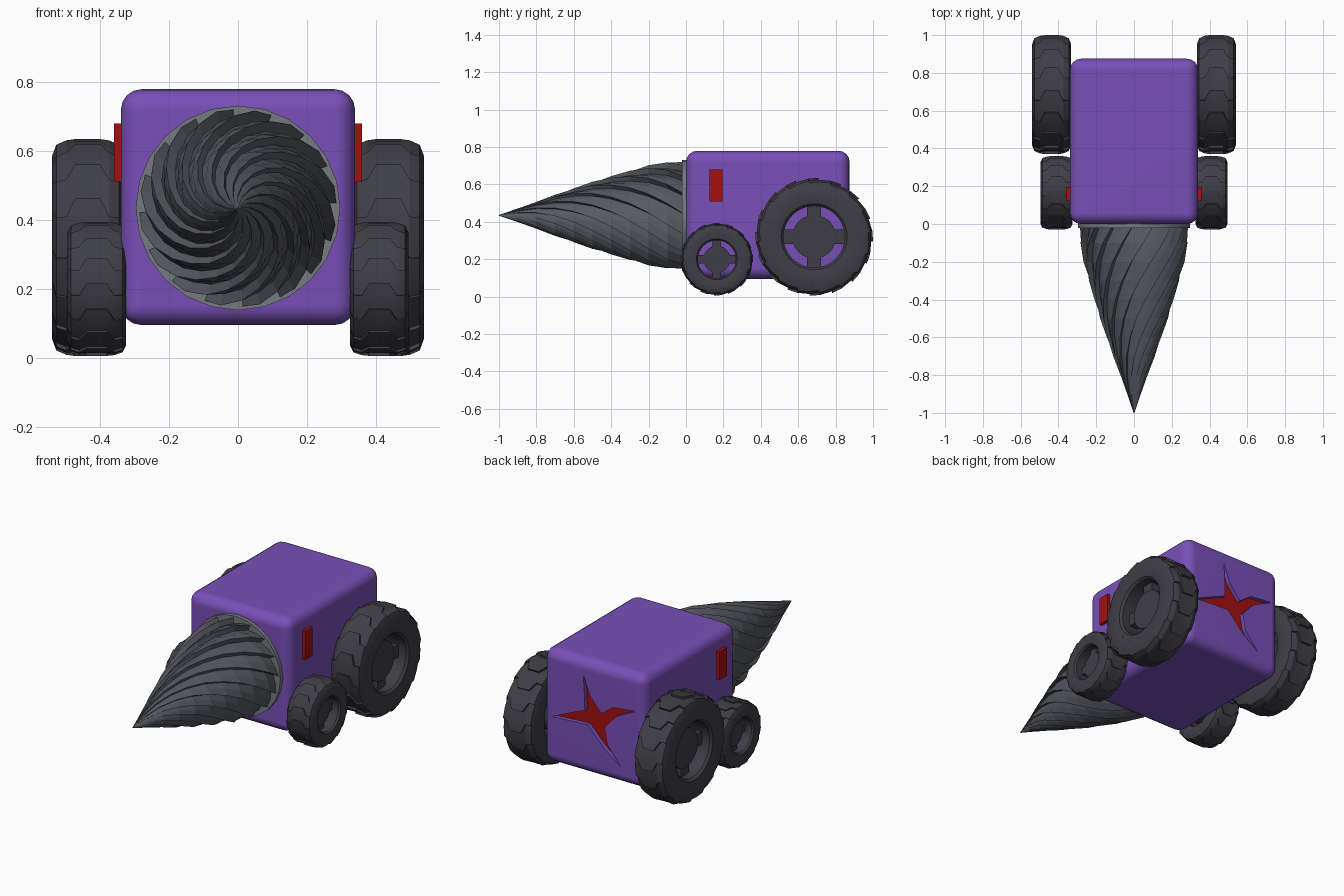
import bpy, bmesh, math
from mathutils import Matrix, Vector

if "Cube" in bpy.data.objects:
    bpy.data.objects.remove(bpy.data.objects["Cube"])


def material(name, rgb):
    m = bpy.data.materials.new(name)
    m.diffuse_color = (*rgb, 1)
    m.use_nodes = True
    m.node_tree.nodes["Principled BSDF"].inputs["Base Color"].default_value = m.diffuse_color
    return m


PURPLE = material("purple_paint", (0.19, 0.08, 0.48))
RED = material("red_paint", (0.38, 0.005, 0.005))
RUBBER = material("dark_rubber", (0.048, 0.048, 0.06))
STEEL = material("drill_steel", (0.095, 0.10, 0.12))
COLLAR = material("light_steel", (0.18, 0.195, 0.21))


def finish(bm, name, mats, angle=None):
    """Turn a bmesh into a named object, smooth below the given angle."""
    bmesh.ops.remove_doubles(bm, verts=bm.verts, dist=1e-5)
    bmesh.ops.recalc_face_normals(bm, faces=bm.faces)
    me = bpy.data.meshes.new(name)
    bm.to_mesh(me)
    bm.free()
    ob = bpy.data.objects.new(name, me)
    bpy.context.collection.objects.link(ob)
    for m in mats:
        me.materials.append(m)
    if angle:
        bpy.ops.object.select_all(action='DESELECT')
        ob.select_set(True)
        bpy.context.view_layer.objects.active = ob
        bpy.ops.object.shade_smooth_by_angle(angle=math.radians(angle))
    return ob


def add_box(bm, lo, hi, matrix=Matrix()):
    lo, hi = Vector(lo), Vector(hi)
    s = hi - lo
    mat = matrix @ Matrix.Translation((lo + hi) / 2) @ Matrix.Diagonal((*s, 1))
    return bmesh.ops.create_cube(bm, size=1, matrix=mat)["verts"]


def add_cylinder(bm, r, z0, z1, sides, matrix):
    bmesh.ops.create_cone(bm, cap_ends=True, segments=sides, radius1=r, radius2=r,
                          depth=z1 - z0,
                          matrix=matrix @ Matrix.Translation((0, 0, (z0 + z1) / 2)))


def add_toothed_loft(bm, sections, teeth, matrix, closed):
    """Loft (height, radius, twist, tooth depth) sections with stepped teeth."""
    rings = []
    for h, r, twist, depth in sections:
        ring = []
        for k in range(teeth):
            for u in (0, 0.5, 1):
                a = (k + u) * math.tau / teeth + twist
                rr = r - depth * u
                ring.append(bm.verts.new(
                    matrix @ Vector((rr * math.cos(a), rr * math.sin(a), h))))
        rings.append(ring)
    n = teeth * 3
    for i in range(len(rings) if closed else len(rings) - 1):
        a, b = rings[i], rings[(i + 1) % len(rings)]
        for j in range(n):
            bm.faces.new((a[j], a[(j + 1) % n], b[(j + 1) % n], b[j]))
    if not closed:
        bm.faces.new(rings[0])
        bm.faces.new(rings[-1])


# body: rounded box
bm = bmesh.new()
add_box(bm, (-0.34, 0.0, 0.095), (0.34, 0.875, 0.78))
bmesh.ops.bevel(bm, geom=bm.edges[:], offset=0.06, segments=4, profile=0.5,
                affect='EDGES')
body = finish(bm, "body", [PURPLE, RED], 40)

# rear emblem: four-armed swirl cut into the back, with a red floor
arms = [((0.28, 0.12), (0.14, 0.08), 0.026), ((-0.07, 0.25), (-0.045, 0.13), 0.018),
        ((-0.28, -0.06), (-0.14, -0.025), 0.026), ((0.18, -0.24), (0.075, -0.14), 0.018)]
notches = [(0.05, 0.045), (-0.06, 0.035), (-0.04, -0.045), (0.07, -0.03)]
outline = []
for (tip, mid, w), notch in zip(arms, notches):
    d = Vector(tip).normalized()
    side = Vector((-d.y, d.x)) * w
    outline += [Vector(mid) - side, Vector(tip), Vector(mid) + side, Vector(notch)]
bm = bmesh.new()
floor = bm.faces.new([bm.verts.new((-p.x, 0.85, p.y + 0.44)) for p in outline])
floor.material_index = 1
new = bmesh.ops.extrude_face_region(bm, geom=[floor], use_keep_orig=True)["geom"]
for g in new:
    if isinstance(g, bmesh.types.BMVert):
        g.co.y = 0.95
for f in bm.faces:
    f.material_index = 1 if all(v.co.y < 0.9 for v in f.verts) else 0
cutter = finish(bm, "emblem_cutter", [PURPLE, RED])
cutter.hide_render = True
cutter.hide_set(True)
cut = body.modifiers.new("emblem_cut", 'BOOLEAN')
cut.operation, cut.solver, cut.object = 'DIFFERENCE', 'EXACT', cutter
wn = body.modifiers.new("flat_panels", 'WEIGHTED_NORMAL')
wn.keep_sharp = True

# side lights
for s, tag in ((1, "right"), (-1, "left")):
    bm = bmesh.new()
    add_box(bm, (0.33 * s, 0.125, 0.51), (0.36 * s, 0.195, 0.68))
    finish(bm, "side_light_" + tag, [RED])

# collar and twisted drill, both along the forward axis
forward = Matrix.Translation((0, 0, 0.435)) @ Matrix.Rotation(math.pi / 2, 4, 'X')
bm = bmesh.new()
add_cylinder(bm, 0.297, -0.02, 0.022, 24, forward)
finish(bm, "drill_collar", [COLLAR], 30)

profile = [(0.0, 0.287), (0.1, 0.287), (0.2, 0.268), (0.3, 0.24), (0.4, 0.21),
           (0.5, 0.18), (0.6, 0.145), (0.7, 0.11), (0.8, 0.073), (0.9, 0.036),
           (1.0, 0.002)]
bm = bmesh.new()
add_toothed_loft(bm, [(h, r, 2.2 * h, 0.12 * r) for h, r in profile], 16,
                 forward, False)
finish(bm, "drill", [STEEL])

# wheels: tyre half profile as (side, radius, zigzag, tooth depth)
half = [(0.82, 0.52, 0, 0), (0.95, 0.56, 0, 0), (1.0, 0.68, 0, 0.012),
        (1.0, 0.84, 0, 0.03), (0.88, 0.95, 0.1, 0.04), (0.6, 0.99, 0.1, 0.04),
        (0.35, 1.0, -0.08, 0.04), (0.15, 1.0, -0.08, 0.04)]
tyre = half + [(-t, r, z, d) for t, r, z, d in reversed(half)]


def wheel(tag, s, x0, x1, y, z, R):
    w = (x1 - x0) / 2
    place = (Matrix.Diagonal((s, 1, 1, 1)) @ Matrix.Translation(((x0 + x1) / 2, y, z))
             @ Matrix.Rotation(math.pi / 2, 4, 'Y'))
    bm = bmesh.new()
    add_toothed_loft(bm, [(t * w, r * R, p, d * R) for t, r, p, d in tyre], 16,
                     place, True)
    finish(bm, tag + "_tyre", [RUBBER], 25)
    # hub with four spokes, open between them
    bm = bmesh.new()
    add_cylinder(bm, 0.37 * R, -0.95 * w, 0.4 * w, 24, place)
    for k in range(4):
        add_box(bm, (0.3 * R, -0.12 * R, -0.2 * w), (0.56 * R, 0.12 * R, 0.35 * w),
                place @ Matrix.Rotation(k * math.pi / 2, 4, 'Z'))
    finish(bm, tag + "_hub", [RUBBER], 30)


for s, tag in ((1, "right"), (-1, "left")):
    wheel("front_" + tag, s, 0.325, 0.495, 0.165, 0.2, 0.195)
    wheel("rear_" + tag, s, 0.333, 0.54, 0.685, 0.32, 0.316)
